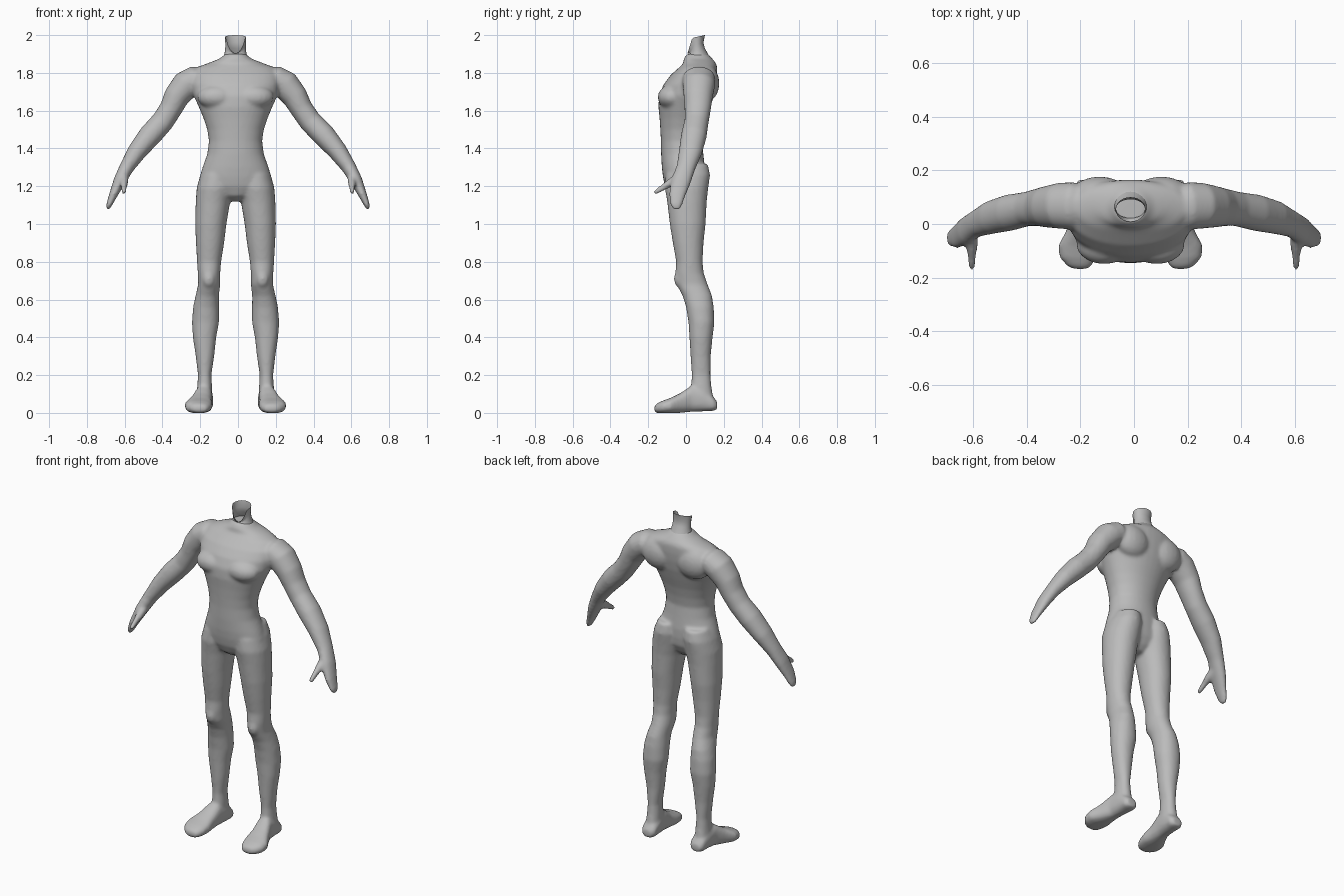
import bpy, bmesh, math
from mathutils import Vector, Matrix

MID = -0.013   # body midline

skin = bpy.data.materials.new("plain grey")
skin.diffuse_color = (0.5, 0.5, 0.5, 1)


def loft(bm, rings, n=24):
    """Closed skin through rings of (centre, half axis u, half axis v, exponent)."""
    loops = []
    for c, u, v, e in rings:
        loop = []
        for i in range(n):
            a = math.tau * i / n
            ca, sa = math.cos(a), math.sin(a)
            pu = math.copysign(abs(ca) ** (2 / e), ca)
            pv = math.copysign(abs(sa) ** (2 / e), sa)
            loop.append(bm.verts.new(Vector(c) + Vector(u) * pu + Vector(v) * pv))
        loops.append(loop)
    for a, b in zip(loops, loops[1:]):
        for i in range(n):
            j = (i + 1) % n
            bm.faces.new((a[i], a[j], b[j], b[i]))
    bm.faces.new(loops[0][::-1])
    bm.faces.new(loops[-1])


def level(z, x0, x1, y0, y1, e=2.1):
    """Horizontal ring from its left, right, front and back limits."""
    return (((x0 + x1) / 2, (y0 + y1) / 2, z), ((x1 - x0) / 2, 0, 0), (0, (y1 - y0) / 2, 0), e)


def limb(points, s):
    """Rings along a bent limb: (x, y, z, half width, half depth, midline shift)."""
    pts = [Vector((s * p[0] + p[5], p[1], p[2])) for p in points]
    rings = []
    for i, p in enumerate(points):
        d = (pts[min(i + 1, len(pts) - 1)] - pts[max(i - 1, 0)]).normalized()
        w = Vector((0, 1, 0)).cross(d).normalized()
        rings.append((pts[i], w * p[3], d.cross(w) * p[4], 2.1))
    return rings


def ball(bm, c, size):
    m = Matrix.Translation(c) @ Matrix.Diagonal((*size, 1))
    bmesh.ops.create_uvsphere(bm, u_segments=20, v_segments=12, radius=1, matrix=m)


def finish(name, bm):
    bmesh.ops.recalc_face_normals(bm, faces=bm.faces)
    me = bpy.data.meshes.new(name)
    bm.to_mesh(me)
    bm.free()
    me.materials.append(skin)
    for p in me.polygons:
        p.use_smooth = True
    ob = bpy.data.objects.new(name, me)
    bpy.context.collection.objects.link(ob)
    return ob


bm = bmesh.new()

# torso: height, half width, front, back
torso = [(1.12, .04, -.05, .04), (1.15, .10, -.09, .07), (1.20, .19, -.112, .095),
         (1.25, .19, -.122, .10), (1.30, .175, -.128, .10), (1.37, .150, -.132, .092),
         (1.44, .141, -.133, .085), (1.50, .150, -.136, .095), (1.56, .170, -.140, .11),
         (1.62, .195, -.146, .13), (1.68, .222, -.143, .148), (1.74, .235, -.118, .16),
         (1.79, .235, -.080, .165), (1.83, .205, -.035, .165), (1.85, .15, -.015, .16),
         (1.875, .085, -.012, .14), (1.90, .055, .005, .115)]
loft(bm, [level(z, MID - w, MID + w, f, b) for z, w, f, b in torso], 36)

# leg: height, inner, outer, front, back
leg = [(1.32, .02, .160, -.08, .115), (1.26, .010, .187, -.108, .128), (1.19, .012, .206, -.112, .118),
       (1.12, .028, .211, -.100, .110), (1.00, .048, .214, -.086, .104), (.90, .060, .210, -.070, .093),
       (.80, .076, .204, -.052, .088), (.74, .081, .200, -.056, .094), (.68, .081, .198, -.050, .115),
       (.62, .088, .212, -.018, .138), (.56, .087, .225, .000, .147), (.48, .087, .231, .013, .151),
       (.40, .102, .226, .018, .141), (.30, .113, .211, .024, .131), (.20, .128, .199, .030, .130),
       (.14, .124, .203, .026, .135), (.05, .122, .208, .026, .150)]
# foot: depth position, centre x, half width, bottom, top
foot = [(.165, .163, .030, .018, .06), (.145, .163, .045, .010, .085), (.09, .165, .047, .008, .13),
        (.03, .170, .047, .006, .145), (-.03, .184, .058, 0, .105), (-.08, .195, .074, -.002, .080),
        (-.125, .197, .068, -.002, .064), (-.158, .190, .045, 0, .048), (-.168, .186, .025, .008, .034)]
# arm down to the fingertips
arm = [(.17, .065, 1.765, .060, .075, -.013), (.215, .068, 1.765, .072, .088, -.013),
       (.262, .068, 1.737, .077, .086, -.013), (.314, .064, 1.674, .068, .077, -.012),
       (.346, .062, 1.610, .060, .070, -.010), (.391, .056, 1.543, .060, .064, -.008),
       (.460, .042, 1.470, .061, .068, -.005), (.531, .024, 1.385, .051, .062, -.003),
       (.588, .000, 1.300, .039, .050, -.001), (.626, -.025, 1.230, .033, .052, 0),
       (.662, -.048, 1.150, .022, .044, 0), (.683, -.052, 1.100, .015, .032, 0),
       (.689, -.052, 1.078, .009, .018, 0)]
thumb = [(.605, -.02, 1.25, .026, .026, 0), (.603, -.07, 1.225, .023, .025, 0),
         (.604, -.115, 1.198, .017, .018, 0), (.604, -.155, 1.172, .014, .014, 0),
         (.604, -.171, 1.162, .008, .009, 0)]

for s in (-1, 1):
    loft(bm, [level(z, MID + s * (a + b) / 2 - (b - a) / 2, MID + s * (a + b) / 2 + (b - a) / 2, f, k)
              for z, a, b, f, k in leg])
    loft(bm, [((MID + s * x, y, (lo + hi) / 2), (w, 0, 0), (0, 0, (hi - lo) / 2), 2.5)
              for y, x, w, lo, hi in foot])
    loft(bm, limb(arm, s))
    loft(bm, limb(thumb, s), 12)
    ball(bm, (MID + s * .098, -.075, 1.672), (.105, .075, .065))   # chest muscle
    ball(bm, (MID + s * .115, .105, 1.745), (.11, .072, .10))      # shoulder blade
    ball(bm, (MID + s * .142, -.03, .71), (.036, .034, .05))       # kneecap

# fuse all parts into one smooth skin
body = finish("body", bm)
r = body.modifiers.new("fuse", 'REMESH')
r.mode = 'VOXEL'
r.voxel_size = 0.009
r.use_smooth_shade = True
sm = body.modifiers.new("relax", 'SMOOTH')
sm.factor = 0.5
sm.iterations = 8

# neck: open tube, notched at the throat
bm = bmesh.new()
neck = [(1.85, .085, -.015, .145), (1.885, .062, .005, .125), (1.92, .055, .020, .100),
        (1.95, .054, .022, .092), (1.99, .056, .008, .100)]
n = 24
loops = []
for k, (z, w, f, b) in enumerate(neck):
    loop = []
    for i in range(n):
        a = math.tau * i / n
        x, y = w * math.cos(a), (f + b) / 2 + (b - f) / 2 * math.sin(a)
        front = max(0, -math.sin(a) - .45) / .55
        top = z + .01 * math.sin(a)
        if k >= 2:
            top -= front * (z - 1.91) * .95
        loop.append(bm.verts.new((MID + x, y, top if k >= 2 else z)))
    loops.append(loop)
for a, b in zip(loops, loops[1:]):
    for i in range(n):
        j = (i + 1) % n
        bm.faces.new((a[i], a[j], b[j], b[i]))
finish("neck", bm)
